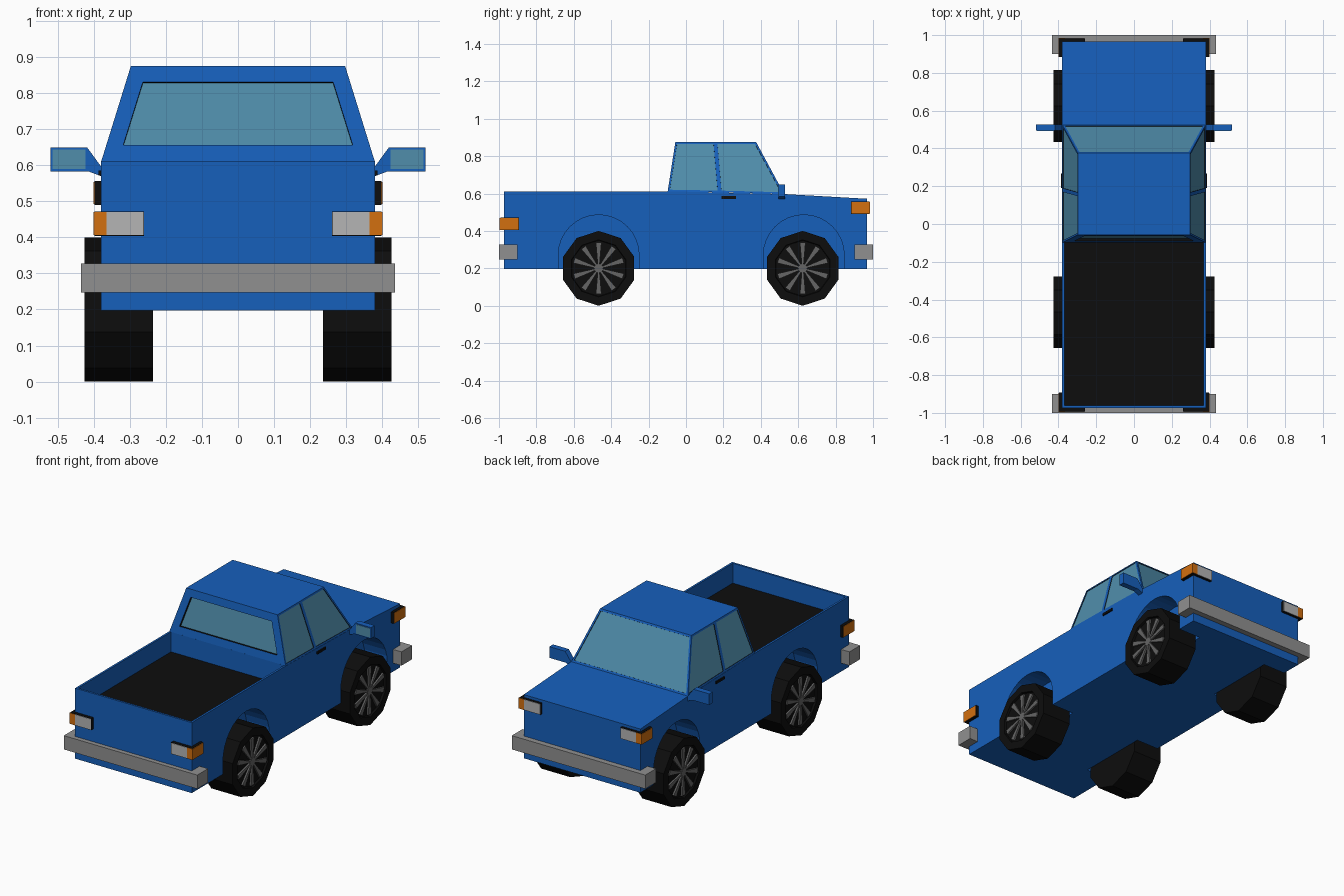
import bpy, bmesh, math
from mathutils import Matrix, Vector

if "Cube" in bpy.data.objects:
    bpy.data.objects.remove(bpy.data.objects["Cube"])


def material(name, r, g, b):
    m = bpy.data.materials.new(name)
    m.diffuse_color = (r, g, b, 1)
    m.use_nodes = True
    m.node_tree.nodes["Principled BSDF"].inputs["Base Color"].default_value = m.diffuse_color
    return m


BLUE = material("blue paint", 0.008, 0.115, 0.5)
BLACK = material("black", 0.004, 0.004, 0.004)
GLASS = material("glass", 0.08, 0.27, 0.41)
ORANGE = material("orange", 0.65, 0.16, 0.005)
CHROME = material("bumper grey", 0.28, 0.28, 0.28)
LAMP = material("lamp grey", 0.46, 0.46, 0.46)
RIM = material("rim grey", 0.13, 0.13, 0.13)


def finish(name, bm, *mats):
    bmesh.ops.recalc_face_normals(bm, faces=bm.faces)
    me = bpy.data.meshes.new(name)
    bm.to_mesh(me)
    bm.free()
    for m in mats:
        me.materials.append(m)
    ob = bpy.data.objects.new(name, me)
    bpy.context.collection.objects.link(ob)
    return ob


def box(name, x, y, z, mat):
    bm = bmesh.new()
    bmesh.ops.create_cube(bm, size=1)
    for v in bm.verts:
        v.co = [sum(r) / 2 + c * (r[1] - r[0]) for c, r in zip(v.co, (x, y, z))]
    return finish(name, bm, mat)


def add_prism(bm, pts, offset):
    """Extrude a closed outline of 3D points along an offset."""
    f = bm.faces.new([bm.verts.new(p) for p in pts])
    ext = bmesh.ops.extrude_face_region(bm, geom=[f], use_keep_orig=True)
    new = [g for g in ext["geom"] if isinstance(g, bmesh.types.BMVert)]
    bmesh.ops.translate(bm, verts=new, vec=offset)


def prism(name, pts, offset, mat):
    bm = bmesh.new()
    add_prism(bm, pts, offset)
    return finish(name, bm, mat)


def cut(ob, cutter):
    mod = ob.modifiers.new("cut", 'BOOLEAN')
    mod.operation = 'DIFFERENCE'
    mod.solver = 'EXACT'
    mod.object = cutter
    bpy.context.view_layer.objects.active = ob
    bpy.ops.object.modifier_apply(modifier=mod.name)
    bpy.data.objects.remove(cutter)


def span(s, a, b):
    return tuple(sorted((s * a, s * b)))


# Body: side profile with bed opening and wheel arches cut out
profile = [(-0.973, 0.197), (0.967, 0.197), (0.967, 0.572),
           (0.525, 0.597), (-0.098, 0.612), (-0.973, 0.612)]
body = prism("body", [(-0.38, y, z) for y, z in profile], (0.76, 0, 0), BLUE)
cut(body, box("bed_cutter", (-0.368, 0.368), (-0.961, -0.098), (0.492, 0.8), BLUE))
for s in (-1, 1):
    for cy in (-0.467, 0.63):
        arch = [(cy + 0.216, 0.1)]
        arch += [(cy + 0.216 * math.cos(a * math.pi / 16), 0.27 + 0.216 * math.sin(a * math.pi / 16))
                 for a in range(17)]
        arch += [(cy - 0.216, 0.1)]
        cut(body, prism("arch_cutter", [(s * 0.234, y, z) for y, z in arch], (s * 0.3, 0, 0), BLUE))
box("bed_floor", (-0.368, 0.368), (-0.961, -0.098), (0.49, 0.495), BLACK)

# Cab: tapered shell whose faces are inset into windows
bm = bmesh.new()
low = [(-0.098, 0.611), (0.18, 0.606), (0.525, 0.597)]
high = [(-0.057, 0.875), (0.157, 0.875), (0.375, 0.875)]
L, R = ({(k, i): bm.verts.new((s * w, y, z))
         for k, w, row in (("low", 0.379, low), ("high", 0.297, high))
         for i, (y, z) in enumerate(row)} for s in (-1, 1))
for k in ("low", "high"):
    bm.faces.new([L[k, 0], L[k, 1], L[k, 2], R[k, 2], R[k, 1], R[k, 0]])
sides = [bm.faces.new([S["low", i], S["low", i + 1], S["high", i + 1], S["high", i]])
         for S in (L, R) for i in (0, 1)]
rear, front = (bm.faces.new([L["low", i], R["low", i], R["high", i], L["high", i]]) for i in (0, 2))
bmesh.ops.recalc_face_normals(bm, faces=bm.faces)
for f, width, depth in [(f, 0.01, 0.003) for f in sides] + [(front, 0.011, 0.003), (rear, 0.045, 0.014)]:
    bmesh.ops.inset_region(bm, faces=[f], thickness=width, use_even_offset=True)
    reveal = bmesh.ops.inset_region(bm, faces=[f], thickness=0.0005, depth=-depth)
    for r in reveal["faces"]:
        r.material_index = 2
    f.material_index = 1
finish("cab", bm, BLUE, GLASS, BLACK)

# Bumpers
box("tail_bumper", (-0.435, 0.435), (-1, -0.9), (0.247, 0.328), CHROME)
box("nose_bumper", (-0.435, 0.435), (0.9, 1), (0.247, 0.328), CHROME)

# Wrap-around lamps: black housing, grey face, orange corner
for s in (-1, 1):
    for name, e, inner, body_end, outer, z0, z1 in (("tail", -1, 0.893, 0.973, 0.996, 0.404, 0.472),
                                                    ("head", 1, 0.883, 0.967, 0.985, 0.49, 0.556)):
        box(name + "_lamp_housing", span(s, 0.26, 0.398), span(e, inner, outer - 0.003), (z0, z1), BLACK)
        box(name + "_lamp", span(s, 0.262, 0.365), span(e, body_end, outer), (z0 + 0.002, z1 - 0.002), LAMP)
        box(name + "_indicator", span(s, 0.365, 0.401), span(e, body_end, outer), (z0 + 0.002, z1 - 0.002), ORANGE)
        box(name + "_indicator_side", span(s, 0.381, 0.401), span(e, inner + 0.002, body_end),
            (z0 + 0.002, z1 - 0.002), ORANGE)

# Mirrors and door handles
for s in (-1, 1):
    outline = [(0.375, 0.568), (0.415, 0.583), (0.52, 0.583), (0.52, 0.649), (0.418, 0.649), (0.375, 0.59)]
    prism("mirror", [(s * x, 0.494, z) for x, z in outline], (0, 0.034, 0), BLUE)
    box("mirror_glass", span(s, 0.423, 0.514), (0.492, 0.5), (0.589, 0.643), GLASS)
    box("door_handle", span(s, 0.37, 0.387), (0.19, 0.268), (0.572, 0.586), BLACK)

# Wheels: ten-sided tyres with a dished face and ten flared spokes
for s in (-1, 1):
    for cy in (-0.467, 0.624):
        place = Matrix.Translation((s * 0.33, cy, 0.2))
        bm = bmesh.new()
        ring = [(-0.095, 0.2 * math.cos(a), 0.2 * math.sin(a))
                for a in (math.pi / 2 + i * math.pi / 5 for i in range(10))]
        add_prism(bm, ring, (0.19, 0, 0))
        bmesh.ops.recalc_face_normals(bm, faces=bm.faces)
        face = max(bm.faces, key=lambda f: s * f.calc_center_median().x)
        bmesh.ops.inset_region(bm, faces=[face], thickness=0.045, use_even_offset=True)
        bmesh.ops.inset_region(bm, faces=[face], thickness=0.003, depth=-0.012)
        bm.transform(place)
        finish("tyre", bm, BLACK)

        bm = bmesh.new()
        for i in range(10):
            rot = Matrix.Rotation(math.radians(36 * i + 18), 3, 'X')
            pts = [(0.022, 0.005), (0.138, 0.015), (0.138, -0.015), (0.022, -0.005)]
            add_prism(bm, [rot @ Vector((s * 0.075, y, z)) for y, z in pts], (s * 0.018, 0, 0))
        hub = [(s * 0.075, 0.024 * math.cos(i * math.pi / 5), 0.024 * math.sin(i * math.pi / 5))
               for i in range(10)]
        add_prism(bm, hub, (s * 0.019, 0, 0))
        bm.transform(place)
        finish("wheel_spokes", bm, RIM)
